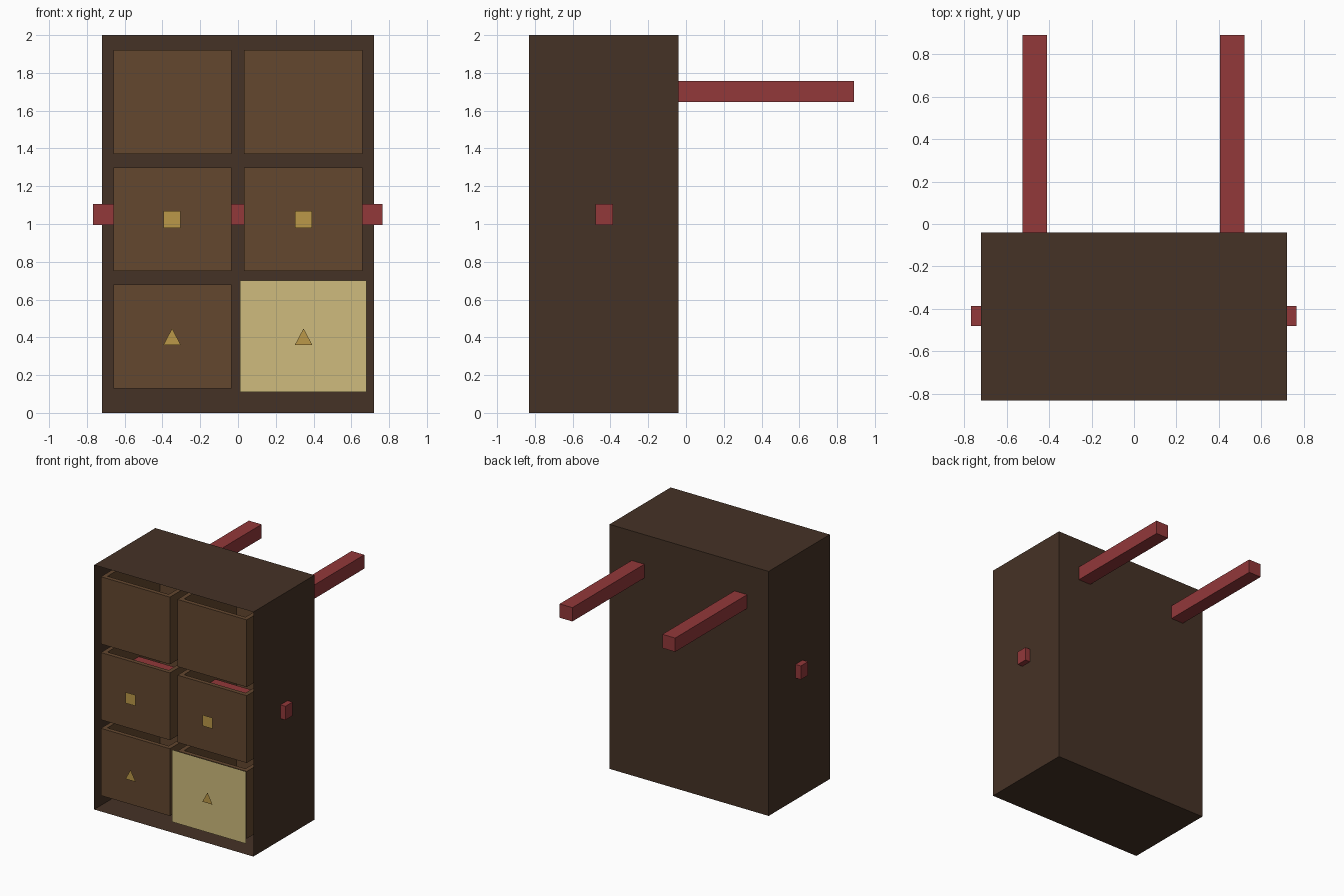
import bpy, bmesh

if "Cube" in bpy.data.objects:
    bpy.data.objects.remove(bpy.data.objects["Cube"])


def material(name, rgb):
    m = bpy.data.materials.new(name)
    m.diffuse_color = (*rgb, 1)
    m.use_nodes = True
    m.node_tree.nodes["Principled BSDF"].inputs["Base Color"].default_value = m.diffuse_color
    return m


DARK = material("dark_wood", (0.06, 0.032, 0.019))
WOOD = material("drawer_wood", (0.125, 0.063, 0.028))
RED = material("red_paint", (0.29, 0.04, 0.042))
PALE = material("pale_yellow", (0.62, 0.50, 0.205))
GOLD = material("gold", (0.50, 0.315, 0.065))


def finish(name, bm, mat):
    mesh = bpy.data.meshes.new(name)
    bm.to_mesh(mesh)
    bm.free()
    ob = bpy.data.objects.new(name, mesh)
    mesh.materials.append(mat)
    bpy.context.collection.objects.link(ob)
    return ob


def box_bm(x0, x1, y0, y1, z0, z1):
    bm = bmesh.new()
    bmesh.ops.create_cube(bm, size=1)
    for v in bm.verts:
        v.co.x = x1 if v.co.x > 0 else x0
        v.co.y = y1 if v.co.y > 0 else y0
        v.co.z = z1 if v.co.z > 0 else z0
    return bm


def box(name, mat, *bounds):
    return finish(name, box_bm(*bounds), mat)


def plate(name, mat, y, points):
    # Flat outline facing the front
    bm = bmesh.new()
    bm.faces.new([bm.verts.new((x, y, z)) for x, z in points])
    return finish(name, bm, mat)


def drawer(name, x0, x1, z0, z1):
    # Open-topped box: inset the top and push it down
    t = 0.05
    bm = box_bm(x0, x1, FRONT, -0.08, z0, z1)
    bm.normal_update()
    top = max(bm.faces, key=lambda f: f.normal.z)
    bmesh.ops.inset_region(bm, faces=[top], thickness=t)
    res = bmesh.ops.extrude_discrete_faces(bm, faces=[top])
    bmesh.ops.translate(bm, verts=res["faces"][0].verts, vec=(0, 0, t - (z1 - z0)))
    return finish(name, bm, WOOD)


FRONT, BACK = -0.83, -0.04

# Thin cabinet shell, open at the front
bm = box_bm(-0.72, 0.72, FRONT, BACK, 0, 2)
bm.normal_update()
bmesh.ops.delete(bm, geom=[min(bm.faces, key=lambda f: f.normal.y)], context='FACES_ONLY')
finish("cabinet_shell", bm, DARK)

# Six drawers
for row, (z0, z1) in {"lower": (0.13, 0.68), "middle": (0.75, 1.30), "upper": (1.37, 1.92)}.items():
    for side, (x0, x1) in {"left": (-0.66, -0.035), "right": (0.033, 0.66)}.items():
        drawer(f"{row}_{side}_drawer", x0, x1, z0, z1)

# Highlighted drawer front
plate("highlight_panel", PALE, -0.87, [(0.01, 0.11), (0.68, 0.11), (0.68, 0.70), (0.01, 0.70)])

# Floating markers
for side, cx in (("left", -0.349), ("right", 0.347)):
    plate(f"{side}_square_marker", GOLD, -0.89,
          [(cx - 0.045, 0.98), (cx + 0.045, 0.98), (cx + 0.045, 1.07), (cx - 0.045, 1.07)])
    plate(f"{side}_triangle_marker", GOLD, -0.89,
          [(cx - 0.046, 0.36), (cx + 0.046, 0.36), (cx, 0.447)])

# Crossbar through the cabinet and two rear poles
box("crossbar", RED, -0.768, 0.765, -0.48, -0.387, 0.995, 1.107)
for side, x0 in (("left", -0.525), ("right", 0.405)):
    box(f"{side}_rear_pole", RED, x0, x0 + 0.115, BACK - 0.02, 0.89, 1.645, 1.758)
